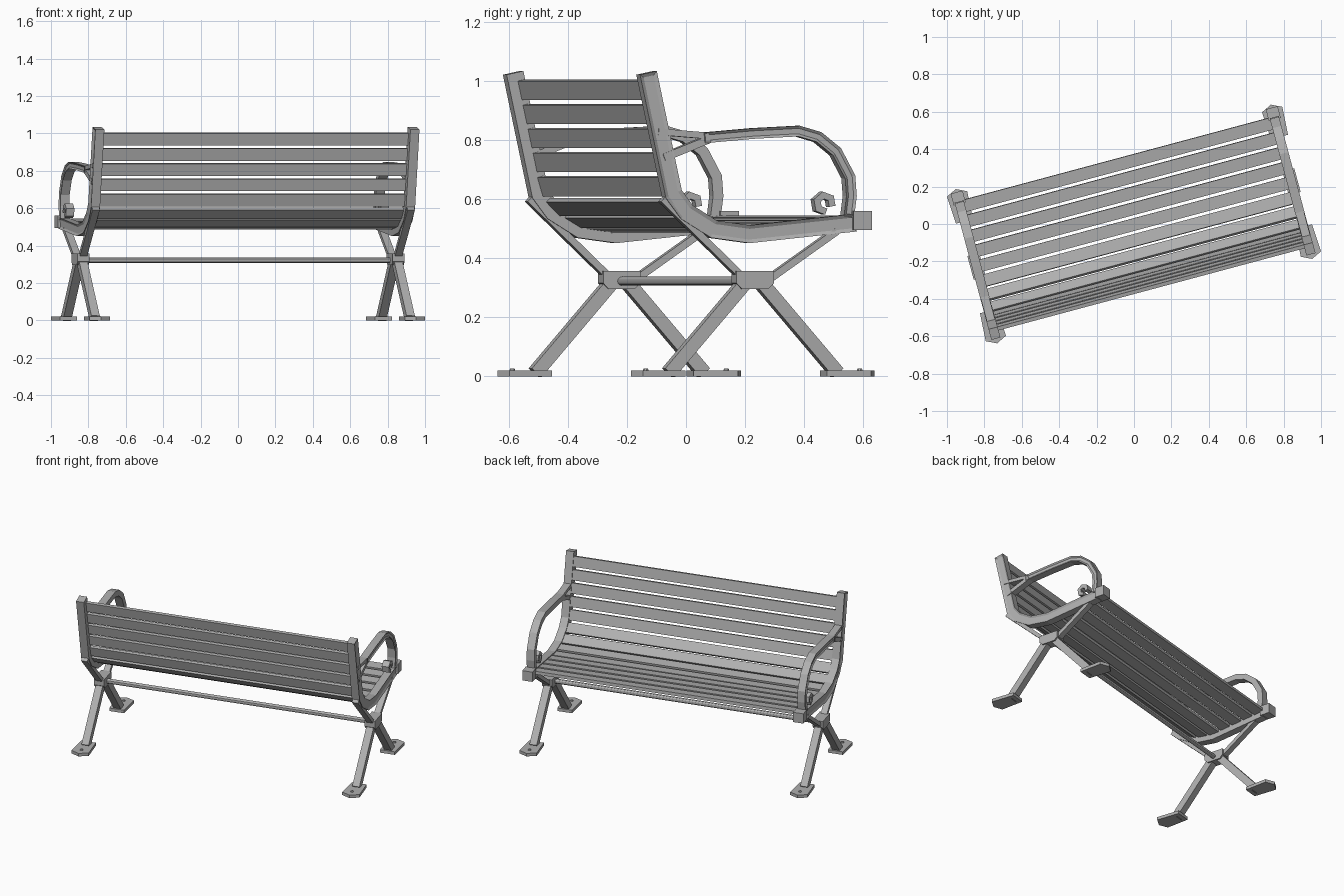
import bpy, bmesh, math
from mathutils import Vector, Matrix

if "Cube" in bpy.data.objects:
    bpy.data.objects.remove(bpy.data.objects["Cube"], do_unlink=True)

paint = bpy.data.materials.new("grey_paint")
paint.use_nodes = True
GREY = (0.43, 0.43, 0.43, 1)
paint.diffuse_color = GREY
paint.node_tree.nodes["Principled BSDF"].inputs["Base Color"].default_value = GREY

TURN = Matrix.Rotation(math.radians(15), 4, "Z")   # whole bench stands at an angle
END_X = 0.872                                      # distance of each end frame from the middle


def finish(name, bm):
    bmesh.ops.recalc_face_normals(bm, faces=bm.faces)
    bm.transform(TURN)
    mesh = bpy.data.meshes.new(name)
    bm.to_mesh(mesh)
    bm.free()
    mesh.materials.append(paint)
    obj = bpy.data.objects.new(name, mesh)
    bpy.context.collection.objects.link(obj)
    return obj


def slab(name, loop, x, width, recess=0):
    """Side outline (y, z) extruded along x, with an optional sunk panel on the outer side."""
    bm = bmesh.new()
    face = bm.faces.new([bm.verts.new((x - width / 2, y, z)) for y, z in loop])
    moved = bmesh.ops.extrude_face_region(bm, geom=[face])["geom"]
    bmesh.ops.translate(bm, vec=(width, 0, 0),
                        verts=[v for v in moved if isinstance(v, bmesh.types.BMVert)])
    bmesh.ops.recalc_face_normals(bm, faces=bm.faces)
    if recess:
        side = math.copysign(1, x)
        outer = [f for f in bm.faces if f.normal.x * side > 0.9]
        bmesh.ops.inset_region(bm, faces=outer, thickness=recess, use_even_offset=True)
        bmesh.ops.translate(bm, vec=(-side * 0.007, 0, 0),
                            verts=list({v for f in outer for v in f.verts}))
    return finish(name, bm)


def offset(path, d):
    """Polyline shifted sideways by d, mitred at its corners."""
    pts = [Vector(p) for p in path]
    dirs = [(b - a).normalized() for a, b in zip(pts, pts[1:])]
    out = []
    for i, p in enumerate(pts):
        a, b = dirs[max(i - 1, 0)], dirs[min(i, len(dirs) - 1)]
        t = (a + b).normalized()
        out.append(p + Vector((-t.y, t.x)) * d / max(t.dot(a), 0.5))
    return out


def ribbon(path, width):
    return offset(path, width / 2) + offset(path, -width / 2)[::-1]


def box_loop(y0, y1, z0, z1):
    return [(y0, z0), (y1, z0), (y1, z1), (y0, z1)]


def along(path, s):
    """Point and direction at arc length s."""
    for a, b in zip(path, path[1:]):
        length = (b - a).length
        if s <= length or b is path[-1]:
            return a + (b - a).normalized() * s, (b - a).normalized()
        s -= length


rail = [(-0.372, 1.027), (-0.283, 0.617), (-0.237, 0.556), (-0.142, 0.498),
        (-0.016, 0.481), (0.355, 0.52)]
arm = [(-0.175, 0.807), (0.0, 0.822), (0.156, 0.83), (0.226, 0.81),
       (0.289, 0.76), (0.335, 0.675), (0.34, 0.61), (0.331, 0.54)]
hub = [(-0.065, 0.357), (0.065, 0.357), (0.065, 0.315), (0.045, 0.295),
       (-0.045, 0.295), (-0.065, 0.315)]
scroll = [(0.247 + 0.028 * math.cos(a), 0.585 + 0.028 * math.sin(a))
          for a in (math.radians(60 * i - 20) for i in range(6))]

for side, x in (("right", -END_X), ("left", END_X)):
    # Curved rail carrying back and seat, with the block at its tip
    slab(f"{side}_rail", ribbon(rail, 0.06), x, 0.05, 0.012)
    slab(f"{side}_rail_tip", box_loop(0.345, 0.41, 0.495, 0.56), x, 0.066)

    # Armrest, its forked root and the scroll under its front
    slab(f"{side}_armrest", ribbon(arm, 0.036), x, 0.05, 0.009)
    slab(f"{side}_armrest_upper_root", ribbon([(-0.335, 0.828), (-0.16, 0.814)], 0.022), x, 0.045)
    slab(f"{side}_armrest_lower_root", ribbon([(-0.315, 0.74), (-0.155, 0.803)], 0.026), x, 0.045)
    slab(f"{side}_scroll", ribbon(scroll, 0.022), x, 0.045)

    # Crossed legs, hub and upper braces
    slab(f"{side}_hub", hub, x, 0.066)
    slab(f"{side}_rear_brace", ribbon([(-0.045, 0.342), (-0.318, 0.6)], 0.024), x, 0.04)
    slab(f"{side}_front_brace", ribbon([(0.05, 0.325), (0.29, 0.49)], 0.024), x, 0.04)
    for end, d in (("rear", -1), ("front", 1)):
        leg = [(d * 0.03, 0.315), (d * 0.295, 0.012)]
        slab(f"{side}_{end}_leg", ribbon(leg, 0.045), x, 0.046)

        # Five-sided foot plate with a bolt head
        bm = bmesh.new()
        plan = [(-0.047, 0.248), (0.047, 0.248), (0.056, 0.4), (0, 0.427), (-0.056, 0.4)]
        plate = bm.faces.new([bm.verts.new((x + px, d * py, 0)) for px, py in plan])
        moved = bmesh.ops.extrude_face_region(bm, geom=[plate])["geom"]
        bmesh.ops.translate(bm, vec=(0, 0, 0.02),
                            verts=[v for v in moved if isinstance(v, bmesh.types.BMVert)])
        finish(f"{side}_{end}_foot", bm)
        bm = bmesh.new()
        bmesh.ops.create_cone(bm, cap_ends=True, segments=8, radius1=0.01, radius2=0.008,
                              depth=0.006, matrix=Matrix.Translation((x, d * 0.375, 0.023)))
        finish(f"{side}_{end}_bolt", bm)

# Slats spaced evenly along the inner side of the rails
slat_path = offset(rail, 0.014)
total = sum((b - a).length for a, b in zip(slat_path, slat_path[1:]))
COUNT, FIRST = 13, 0.062
step = (total - 0.025 - FIRST) / (COUNT - 1)
for i in range(COUNT):
    mid, t = along(slat_path, FIRST + i * step)
    a, b = (along(slat_path, FIRST + i * step + e)[0] for e in (-0.033, 0.033))
    t = (b - a).normalized() * 0.033
    slab(f"slat_{i + 1}", ribbon([mid - t, mid + t], 0.02), 0, 2 * END_X - 0.04)

# Round tie bar between the hubs
bm = bmesh.new()
bmesh.ops.create_cone(bm, cap_ends=True, segments=12, radius1=0.015, radius2=0.015,
                      depth=2 * END_X,
                      matrix=Matrix.Translation((0, 0, 0.322)) @ Matrix.Rotation(math.pi / 2, 4, "Y"))
tie = finish("tie_bar", bm)
bpy.context.view_layer.objects.active = tie
tie.select_set(True)
bpy.ops.object.shade_smooth_by_angle()
